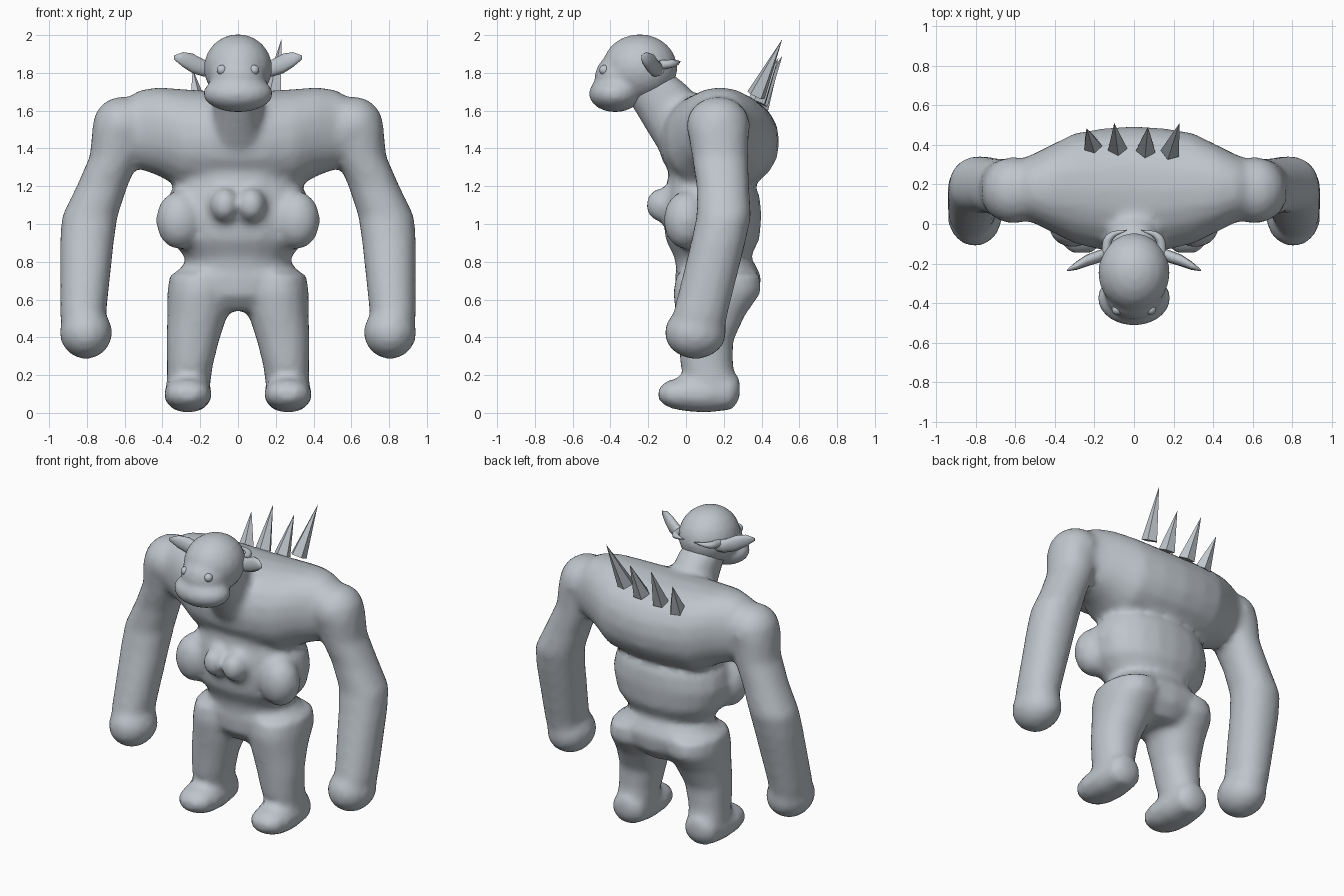
import bpy, bmesh
from math import cos, sin, pi, copysign
from mathutils import Vector, Matrix

if "Cube" in bpy.data.objects:
    bpy.data.objects.remove(bpy.data.objects["Cube"])

grey = bpy.data.materials.new("stone grey")
grey.use_nodes = True
grey.diffuse_color = (0.52, 0.56, 0.6, 1)
grey.node_tree.nodes["Principled BSDF"].inputs["Base Color"].default_value = (0.52, 0.56, 0.6, 1)


def loft(bm, axis, rows, side=1, power=0.92, sides=20):
    """Closed skin over ellipse rings (x, y, z, half width, half height) square to an axis."""
    u, v = [i for i in range(3) if i != axis]
    rings = []
    for x, y, z, a, b in rows:
        ring = []
        for k in range(sides):
            t = 2 * pi * k / sides
            p = Vector((x, y, z))
            p[u] += a * copysign(abs(cos(t)) ** power, cos(t))
            p[v] += b * copysign(abs(sin(t)) ** power, sin(t))
            p.x *= side
            ring.append(bm.verts.new(p))
        rings.append(ring)
    faces = [bm.faces.new(rings[0]), bm.faces.new(rings[-1])]
    for r, s in zip(rings, rings[1:]):
        for k in range(sides):
            n = (k + 1) % sides
            faces.append(bm.faces.new((r[k], r[n], s[n], s[k])))
    bmesh.ops.recalc_face_normals(bm, faces=faces)


def ball(bm, centre, radii, side=1):
    x, y, z = centre
    place = Matrix.Translation((x * side, y, z)) @ Matrix.Diagonal((*radii, 1))
    bmesh.ops.create_uvsphere(bm, u_segments=20, v_segments=12, radius=1, matrix=place)


def finish(name, bm, smooth=True, voxel=None, relax=5):
    mesh = bpy.data.meshes.new(name)
    bm.to_mesh(mesh)
    bm.free()
    mesh.materials.append(grey)
    for f in mesh.polygons:
        f.use_smooth = smooth
    ob = bpy.data.objects.new(name, mesh)
    bpy.context.collection.objects.link(ob)
    if voxel:
        fuse = ob.modifiers.new("fuse", 'REMESH')
        fuse.mode = 'VOXEL'
        fuse.voxel_size = voxel
        fuse.use_smooth_shade = True
        soften = ob.modifiers.new("soften", 'SMOOTH')
        soften.factor = 0.5
        soften.iterations = relax
    return ob


# Body: chest, neck, belly, hips, arms and legs fused into one skin
body = bmesh.new()
half_chest = [(0.15, 0.175, 1.44, 0.31, 0.265), (0.3, 0.18, 1.45, 0.28, 0.265),
              (0.42, 0.18, 1.49, 0.22, 0.235), (0.52, 0.18, 1.5, 0.17, 0.21),
              (0.6, 0.17, 1.5, 0.15, 0.16)]
chest = [(-x, *rest) for x, *rest in reversed(half_chest)]
chest += [(0, 0.175, 1.435, 0.32, 0.265)] + half_chest
loft(body, 0, chest)
loft(body, 2, [(0, 0.02, 1.4, 0.15, 0.17), (0, -0.06, 1.58, 0.135, 0.2),
               (0, -0.18, 1.74, 0.125, 0.18), (0, -0.22, 1.8, 0.1, 0.14)])
loft(body, 2, [(0, 0.14, 0.72, 0.24, 0.19), (0, 0.14, 0.82, 0.28, 0.2),
               (0, 0.14, 0.92, 0.36, 0.25), (0, 0.14, 1.05, 0.39, 0.26),
               (0, 0.14, 1.15, 0.37, 0.25), (0, 0.13, 1.21, 0.33, 0.23),
               (0, 0.14, 1.32, 0.32, 0.23)])
loft(body, 2, [(0, 0.16, 0.54, 0.14, 0.15), (0, 0.165, 0.62, 0.3, 0.22),
               (0, 0.17, 0.72, 0.34, 0.23), (0, 0.16, 0.8, 0.28, 0.2)])

for s in (1, -1):
    # Belly bulges
    ball(body, (0.31, 0, 1.02), (0.125, 0.12, 0.155), s)
    ball(body, (0.07, -0.11, 1.1), (0.08, 0.105, 0.095), s)
    # Arm from shoulder to rounded fist
    ball(body, (0.61, 0.17, 1.52), (0.16, 0.17, 0.155), s)
    loft(body, 2, [(0.62, 0.17, 1.52, 0.15, 0.165), (0.65, 0.18, 1.36, 0.135, 0.15),
                   (0.72, 0.195, 1.2, 0.135, 0.14), (0.785, 0.2, 1.04, 0.148, 0.145),
                   (0.8, 0.17, 0.9, 0.143, 0.145), (0.82, 0.075, 0.52, 0.122, 0.145),
                   (0.81, 0.055, 0.4, 0.12, 0.14)], s)
    ball(body, (0.805, 0.05, 0.425), (0.14, 0.165, 0.14), s)
    # Leg and foot
    loft(body, 2, [(0.2, 0.17, 0.74, 0.16, 0.22), (0.205, 0.165, 0.64, 0.17, 0.235),
                   (0.215, 0.13, 0.52, 0.16, 0.185), (0.24, 0.105, 0.38, 0.14, 0.145),
                   (0.255, 0.11, 0.25, 0.122, 0.14), (0.265, 0.14, 0.12, 0.115, 0.13)], s)
    loft(body, 1, [(0.265, 0.285, 0.13, 0.06, 0.06), (0.265, 0.24, 0.11, 0.11, 0.095),
                   (0.265, 0.1, 0.1, 0.125, 0.1), (0.265, -0.02, 0.1, 0.125, 0.09),
                   (0.265, -0.1, 0.1, 0.105, 0.07), (0.265, -0.145, 0.1, 0.06, 0.035)], s)
finish("body", body, voxel=0.024)

# Head: cranium, muzzle and jaw
head = bmesh.new()
ball(head, (0, -0.245, 1.825), (0.182, 0.2, 0.18))
ball(head, (0, -0.375, 1.69), (0.185, 0.14, 0.098))
ball(head, (0, -0.34, 1.77), (0.15, 0.145, 0.14))
finish("head", head, voxel=0.016, relax=6)

for s, word in ((1, "left"), (-1, "right")):
    eye = bmesh.new()
    ball(eye, (0.085, -0.432, 1.815), (0.027, 0.027, 0.027), s)
    finish(word + "_eye", eye)

    ear = bmesh.new()
    loft(ear, 0, [(0.12, -0.14, 1.82, 0.03, 0.035), (0.18, -0.165, 1.825, 0.032, 0.045),
                  (0.24, -0.185, 1.85, 0.03, 0.052), (0.29, -0.21, 1.87, 0.022, 0.04),
                  (0.34, -0.235, 1.882, 0.004, 0.01)], s, sides=12)
    finish(word + "_ear", ear)

    # Horn curling behind the head
    curve = bpy.data.curves.new(word + "_horn", 'CURVE')
    curve.dimensions = '3D'
    curve.bevel_depth = 0.026
    curve.use_fill_caps = True
    line = curve.splines.new('BEZIER')
    path = [(0.14, -0.15, 1.84, 1), (0.125, -0.07, 1.85, 0.8), (0.035, -0.03, 1.86, 0.08)]
    line.bezier_points.add(len(path) - 1)
    for point, (x, y, z, r) in zip(line.bezier_points, path):
        point.co = (x * s, y, z)
        point.radius = r
        point.handle_left_type = point.handle_right_type = 'AUTO'
    curve.materials.append(grey)
    horn = bpy.data.objects.new(word + "_horn", curve)
    bpy.context.collection.objects.link(horn)
    bpy.ops.object.select_all(action='DESELECT')
    horn.select_set(True)
    bpy.context.view_layer.objects.active = horn
    bpy.ops.object.convert(target='MESH')

# Row of flat-sided spikes across the upper back
spikes = [((-0.21, 0.39, 1.62), (-0.24, 0.485, 1.82)), ((-0.085, 0.39, 1.64), (-0.1, 0.51, 1.89)),
          ((0.06, 0.38, 1.65), (0.07, 0.49, 1.88)), ((0.185, 0.37, 1.68), (0.23, 0.51, 1.98))]
for i, (base, tip) in enumerate(spikes):
    base, tip = Vector(base), Vector(tip)
    way = tip - base
    place = Matrix.Translation((base + tip) / 2) @ way.to_track_quat('Z', 'Y').to_matrix().to_4x4()
    cone = bmesh.new()
    bmesh.ops.create_cone(cone, cap_ends=True, segments=5, radius1=0.052, radius2=0.0,
                          depth=way.length, matrix=place)
    finish("back_spike_%d" % (i + 1), cone, smooth=False)
